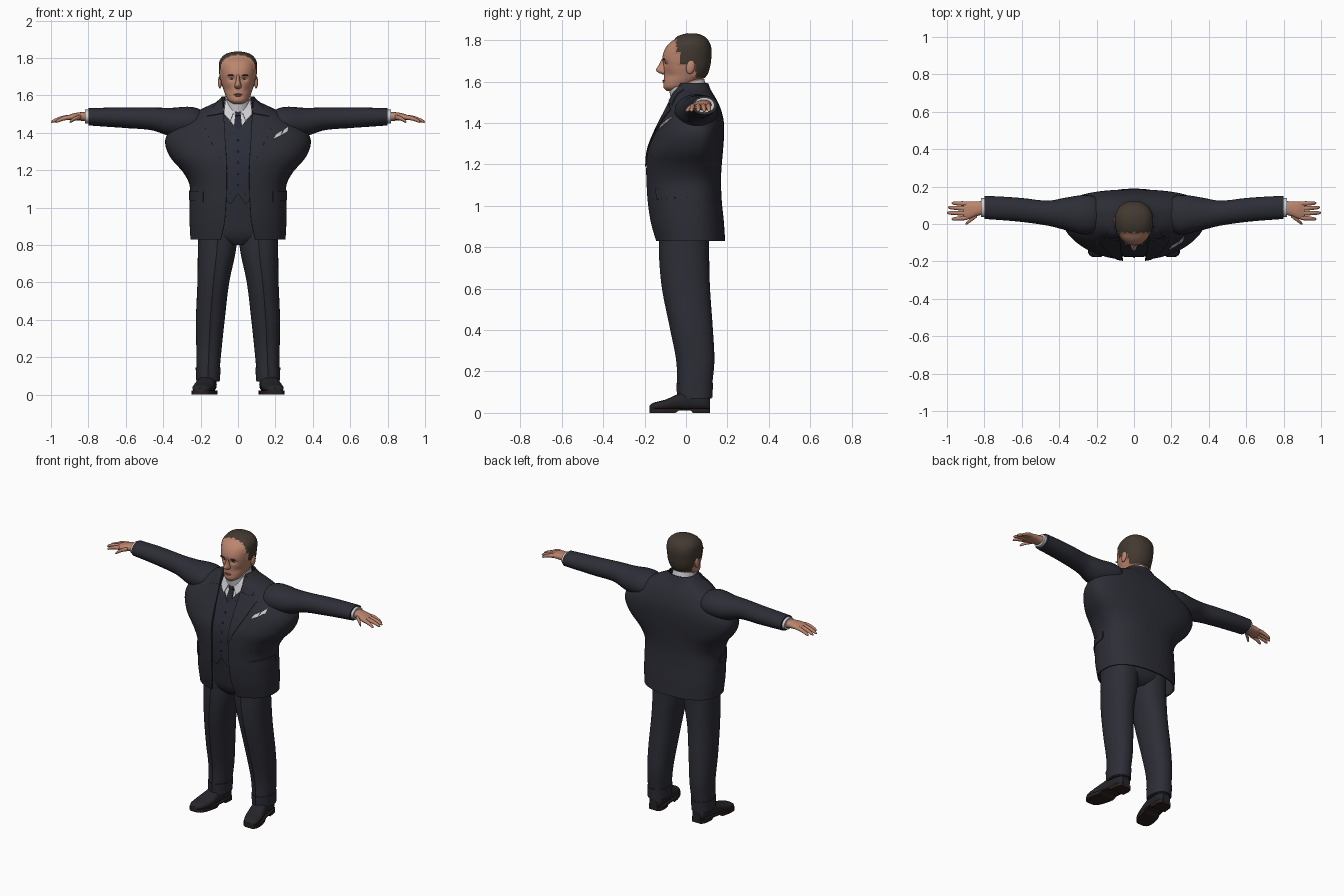
import bpy, bmesh, math
from mathutils import Matrix, Vector

cube = bpy.data.objects.get("Cube")
if cube:
    bpy.data.objects.remove(cube, do_unlink=True)


def material(name, r, g, b):
    m = bpy.data.materials.new(name)
    m.use_nodes = True
    m.diffuse_color = (r, g, b, 1)
    node = next(n for n in m.node_tree.nodes if n.type == 'BSDF_PRINCIPLED')
    node.inputs["Base Color"].default_value = (r, g, b, 1)
    node.inputs["Roughness"].default_value = 0.7
    return m


SUIT = material("charcoal suit", .026, .027, .037)
VEST = material("charcoal waistcoat", .024, .026, .039)
SHIRT = material("white shirt", .62, .62, .66)
TIE = material("dark tie", .02, .02, .03)
SKIN = material("skin", .5, .235, .155)
HAIR = material("brown hair", .055, .042, .031)
SHOE = material("black leather", .018, .018, .023)
SOLE = material("dark brown sole", .022, .014, .012)
LIP = material("lips", .34, .12, .085)
SIDES = (("left", 1), ("right", -1))


def finish(name, bm, mats, thick=0, angle=40):
    bmesh.ops.recalc_face_normals(bm, faces=bm.faces)
    me = bpy.data.meshes.new(name)
    bm.to_mesh(me)
    bm.free()
    for m in mats:
        me.materials.append(m)
    ob = bpy.data.objects.new(name, me)
    bpy.context.collection.objects.link(ob)
    bpy.ops.object.select_all(action='DESELECT')
    ob.select_set(True)
    bpy.context.view_layer.objects.active = ob
    if thick:
        mod = ob.modifiers.new("thickness", 'SOLIDIFY')
        mod.thickness = thick
        mod.offset = 0
        bpy.ops.object.modifier_apply(modifier=mod.name)
    bpy.ops.object.shade_smooth_by_angle(angle=math.radians(angle))
    return ob


def skin_rings(rings, closed=True, caps=True, s=1):
    bm = bmesh.new()
    vs = [[bm.verts.new((s * x, y, z)) for x, y, z in r] for r in rings]
    n = len(vs[0])
    for a, b in zip(vs, vs[1:]):
        for i in range(n if closed else n - 1):
            j = (i + 1) % n
            bm.faces.new((a[i], a[j], b[j], b[i]))
    if caps:
        bm.faces.new(vs[0])
        bm.faces.new(vs[-1])
    return bm


def at(rows, t):
    # Smooth interpolation of a table whose first column is the key
    i = max([k for k in range(len(rows) - 1) if rows[k][0] <= t], default=0)
    a, b = rows[i], rows[i + 1]
    p, q = rows[max(i - 1, 0)], rows[min(i + 2, len(rows) - 1)]
    h = b[0] - a[0]
    u = (t - a[0]) / h
    out = []
    for k in range(len(a)):
        ma = (b[k] - p[k]) / (b[0] - p[0]) * h
        mb = (q[k] - a[k]) / (q[0] - a[0]) * h
        d = b[k] - a[k]
        out.append(a[k] + u * (ma + u * (3 * d - 2 * ma - mb + u * (ma + mb - 2 * d))))
    return out


def spline(rows, n):
    lo, hi = rows[0][0], rows[-1][0]
    return [at(rows, lo + (hi - lo) * i / n) for i in range(n + 1)]


def power(v, p):
    return math.copysign(abs(v) ** p, v)


def turn(n):
    return [2 * math.pi * i / n for i in range(n)]


def flat_ring(z, xc, w, f, c, b, p=1, n=32):
    # Horizontal oval with separate front and back depth
    return [(xc + w * power(math.sin(a), p),
             c - (c - f if math.cos(a) > 0 else b - c) * power(math.cos(a), p), z) for a in turn(n)]


def arm_ring(x, yc, ry, zc, rz, p=1, n=24):
    return [(x, yc + ry * power(math.cos(a), p), zc + rz * power(math.sin(a), p)) for a in turn(n)]


def ellipsoid(name, mat, loc, size, tilt=0):
    bm = bmesh.new()
    m = Matrix.Translation(loc) @ Matrix.Rotation(tilt, 4, 'X') @ Matrix.Diagonal((*size, 1))
    bmesh.ops.create_uvsphere(bm, u_segments=16, v_segments=10, radius=1, matrix=m)
    return finish(name, bm, [mat], angle=60)


# Jacket: height, half width, front, middle, back, half opening
P = .85
JACKET = [(.83, .25, -.147, .02, .185, .092), (.92, .255, -.17, .02, .179, .072),
          (1.02, .255, -.184, .02, .169, .064), (1.12, .255, -.19, .02, .165, .06),
          (1.19, .29, -.19, .03, .168, .06), (1.27, .358, -.182, .05, .175, .062),
          (1.35, .386, -.152, .06, .18, .068), (1.41, .36, -.123, .06, .178, .075),
          (1.46, .295, -.098, .06, .166, .08), (1.5, .235, -.08, .06, .15, .082),
          (1.535, .17, -.068, .05, .13, .08), (1.56, .115, -.06, .04, .115, .076),
          (1.59, .084, -.055, .03, .104, .07)]


def coat_ring(row):
    z, w, f, c, b, g = row
    start = math.asin(min(1, (g / w) ** (1 / P)))
    ring = []
    for i in range(73):
        a = start + (2 * math.pi - 2 * start) * i / 72
        k = math.cos(a)
        ring.append((w * power(math.sin(a), P), c - (c - f if k > 0 else b - c) * power(k, P), z))
    return ring


finish("jacket", skin_rings([coat_ring(r) for r in spline(JACKET, 50)], False, False), [SUIT], .008)


def chest(x, z, lift):
    # Point on the front of the torso, raised or sunk by lift
    _, w, f, c, b, g = at(JACKET, z)
    k = min(abs(x) / w, 1)
    return (x * (1 + lift / w), c - (c - f + lift) * (1 - k ** (2 / P)) ** (P / 2), z)


def patch(name, mat, corners, lift, s=1, thick=.005, n=10):
    c = [Vector(p) for p in corners]
    rows = []
    for j in range(n + 1):
        lo, hi = c[0].lerp(c[3], j / n), c[1].lerp(c[2], j / n)
        rows.append([chest(*lo.lerp(hi, i / n), lift) for i in range(n + 1)])
    finish(name, skin_rings(rows, False, False, s), [mat], thick)


# Lapels, pockets, waistcoat and shirt front
for side, s in SIDES:
    patch(side + "_lapel", SUIT, [(.058, 1.19), (.15, 1.37), (.19, 1.465), (.074, 1.5)], .007, s)
    patch(side + "_collar", SUIT, [(.074, 1.505), (.16, 1.488), (.115, 1.552), (.078, 1.585)], .008, s)
    patch(side + "_pocket_flap", SUIT, [(.182, 1.03), (.254, 1.04), (.254, 1.09), (.182, 1.085)], .006, s)
    patch(side + "_waistcoat_front", VEST, [(0, 1.075), (.04, 1.02), (.05, 1.47), (0, 1.41)], -.016, s)
    patch(side + "_waistcoat_side", VEST, [(.04, 1.02), (.14, 1.07), (.13, 1.52), (.05, 1.47)], -.016, s)
    patch(side + "_shirt_front", SHIRT, [(0, 1.36), (.075, 1.4), (.075, 1.575), (0, 1.55)], -.025, s)
    patch(side + "_shirt_collar_wing", SHIRT, [(.042, 1.462), (.078, 1.5), (.072, 1.575), (.012, 1.54)], -.008, s)
patch("tie_blade", TIE, [(-.03, 1.38), (.03, 1.38), (.015, 1.5), (-.015, 1.5)], -.019)
patch("tie_knot", TIE, [(-.013, 1.49), (.013, 1.49), (.022, 1.54), (-.022, 1.54)], -.008, 1, .009)
patch("pocket_square_low", SHIRT, [(.185, 1.365), (.225, 1.385), (.23, 1.41), (.2, 1.39)], .007)
patch("pocket_square_high", SHIRT, [(.225, 1.385), (.258, 1.405), (.262, 1.43), (.238, 1.412)], .007)
for i in range(5):
    x, y, z = chest(0, 1.12 + .06 * i, -.013)
    ellipsoid("waistcoat_button", SHOE, (x, y, z), (.006, .004, .006))

# Trousers: height, centre x, half width, centre y, half depth
LEG = [(.07, .16, .06, .045, .078), (.13, .16, .062, .045, .081), (.25, .155, .068, .048, .089),
       (.4, .148, .077, .03, .1), (.6, .132, .085, .003, .113), (.75, .115, .1, -.006, .118),
       (.85, .108, .106, -.006, .118), (.97, .105, .108, -.01, .13)]


def leg_ring(row, grow=0):
    z, xc, rx, yc, ry = row
    ring = flat_ring(z, xc, rx + grow, yc - ry - grow, yc, yc + ry + grow, .9, 40)
    x, y, z = ring[0]
    ring[0] = (x, y - .006, z)
    return ring


# Shoe: depth position, centre x, half width, top height
UPPER = [(-.176, .2, .02, .034), (-.16, .198, .042, .048), (-.1, .186, .055, .064),
         (-.04, .173, .052, .09), (.03, .163, .047, .11), (.095, .158, .043, .09), (.116, .158, .028, .07)]
ARCH = [(-.178, 0), (-.05, 0), (-.03, .014), (.025, .014), (.028, 0), (.118, 0)]
SLEEVE = [(.185, .05, .08, 1.457, .058), (.22, .05, .1, 1.457, .075), (.27, .05, .105, 1.457, .082),
          (.36, .054, .088, 1.457, .076), (.46, .058, .067, 1.474, .061), (.6, .075, .064, 1.48, .055),
          (.7, .083, .063, 1.483, .051), (.8, .089, .062, 1.485, .046)]
PALM = [(.8, .088, .036, 1.486, .026), (.85, .08, .04, 1.487, .022),
        (.885, .073, .047, 1.484, .018), (.912, .07, .042, 1.48, .012)]
FINGERS = (("little", .89, .108, .975, .112), ("ring", .895, .082, .995, .089),
           ("middle", .895, .057, 1, .06), ("index", .89, .034, .975, .026), ("thumb", .84, .048, .9, .001))

for side, s in SIDES:
    finish(side + "_trouser_leg", skin_rings([leg_ring(r) for r in spline(LEG, 32)], s=s), [SUIT])
    turn_up = [leg_ring(at(LEG, z), .004) for z in (.075, .1, .145)]
    finish(side + "_trouser_cuff", skin_rings(turn_up, s=s), [SUIT])

    # Shoes with arched soles
    upper, sole = [], []
    for y, xc, rx, h in spline(UPPER, 28):
        half = (h - .012) / 2
        upper.append([(xc + rx * power(math.cos(a), .8), y, .012 + half + half * power(math.sin(a), .8))
                      for a in turn(24)])
        i = max(k for k in range(len(ARCH) - 1) if ARCH[k][0] <= y)
        (y0, b0), (y1, b1) = ARCH[i], ARCH[i + 1]
        base = b0 + (b1 - b0) * (y - y0) / (y1 - y0)
        r = rx + .004
        sole.append([(xc - r, y, base), (xc + r, y, base), (xc + r, y, .022), (xc - r, y, .022)])
    finish(side + "_shoe", skin_rings(upper, s=s), [SHOE])
    finish(side + "_sole", skin_rings(sole, s=s), [SOLE])

    # Sleeves, cuffs and hands
    finish(side + "_sleeve", skin_rings([arm_ring(*r) for r in spline(SLEEVE, 36)], s=s), [SUIT])
    cuff = [arm_ring(x, .088, .05, 1.486, .037) for x in (.78, .817)]
    finish(side + "_shirt_cuff", skin_rings(cuff, s=s), [SHIRT])
    finish(side + "_palm", skin_rings([arm_ring(*r, .85) for r in spline(PALM, 12)], s=s), [SKIN])
    for finger, x0, y0, x1, y1 in FINGERS:
        rings = []
        for u, r in ((0, .012), (.3, .0125), (.6, .011), (.85, .0095), (.96, .006), (1, .002)):
            rings.append(arm_ring(x0 + (x1 - x0) * u, y0 + (y1 - y0) * u, r, 1.483 - .026 * u * u, r, 1, 12))
        finish(f"{side}_{finger}_finger", skin_rings(rings, s=s), [SKIN], angle=60)

HIPS = [(.8, .06, -.09, -.01, .07), (.84, .19, -.122, -.01, .11), (.95, .205, -.145, -.01, .125),
        (1.09, .21, -.165, -.01, .14)]
finish("trouser_seat", skin_rings([flat_ring(z, 0, *r, .85) for z, *r in spline(HIPS, 12)]), [SUIT])

# Neck and tilted collar band
neck = [flat_ring(z, 0, .062, -.055, .015, .085) for z in (1.5, 1.56, 1.65)]
finish("neck", skin_rings(neck), [SKIN])
band = []
for z, yc, rx, ry in ((1.52, .018, .078, .088), (1.55, .012, .074, .087), (1.588, .003, .069, .085)):
    band.append([(x, y, z + .28 * (y - yc)) for x, y, z in flat_ring(z, 0, rx, yc - ry, yc, yc + ry)])
finish("shirt_collar_band", skin_rings(band), [SHIRT])

# Head: height, half width, front, back
HEAD = [(1.553, .025, -.092, -.03), (1.57, .05, -.108, .01), (1.6, .067, -.108, .06),
        (1.63, .078, -.106, .095), (1.67, .09, -.108, .111), (1.71, .095, -.114, .117),
        (1.75, .098, -.105, .119), (1.78, .095, -.085, .112), (1.805, .079, -.053, .096),
        (1.82, .056, -.025, .074), (1.828, .025, .005, .045)]
bm = skin_rings([flat_ring(z, 0, w, f, f + .55 * (b - f), b, .92, 64) for z, w, f, b in spline(HEAD, 56)])
for v in bm.verts:
    if v.co.y < -.03:
        x, z = abs(v.co.x), v.co.z
        v.co.y += .012 * math.exp(-((x - .034) / .016) ** 2 - ((z - 1.688) / .012) ** 2)
        v.co.y += .006 * math.exp(-((x - .055) / .02) ** 2 - ((z - 1.63) / .02) ** 2)
bm.normal_update()
hair_verts = set()
for face in bm.faces:
    c = face.calc_center_median()
    limit = -.043 if c.z > 1.74 else -.028 if c.z > 1.685 else .045
    if c.y > limit and c.z > 1.62:
        face.material_index = 1
        hair_verts.update(face.verts)
centre = Vector((0, .01, 1.7))
for v in hair_verts:
    v.co += (v.co - centre).normalized() * .005
finish("head", bm, [SKIN, HAIR], angle=60)

# Face details
NOSE = [(1.634, .01, -.112), (1.642, .019, -.132), (1.655, .018, -.145), (1.68, .011, -.131), (1.712, .008, -.116)]
nose = [flat_ring(z, 0, w, f, -.1, -.09, 1, 20) for z, w, f in spline(NOSE, 14)]
finish("nose", skin_rings(nose), [SKIN], angle=60)
ellipsoid("upper_lip", LIP, (0, -.107, 1.605), (.024, .006, .004))
ellipsoid("lower_lip", LIP, (0, -.107, 1.598), (.02, .007, .004))
for side, s in SIDES:
    ellipsoid(side + "_eye", SHIRT, (s * .034, -.092, 1.689), (.012, .006, .005))
    ellipsoid(side + "_iris", HAIR, (s * .033, -.096, 1.689), (.005, .004, .005))
    ellipsoid(side + "_eyebrow", HAIR, (s * .036, -.107, 1.707), (.021, .006, .004))
    ellipsoid(side + "_ear", SKIN, (s * .097, .022, 1.67), (.01, .021, .034), -.2)
